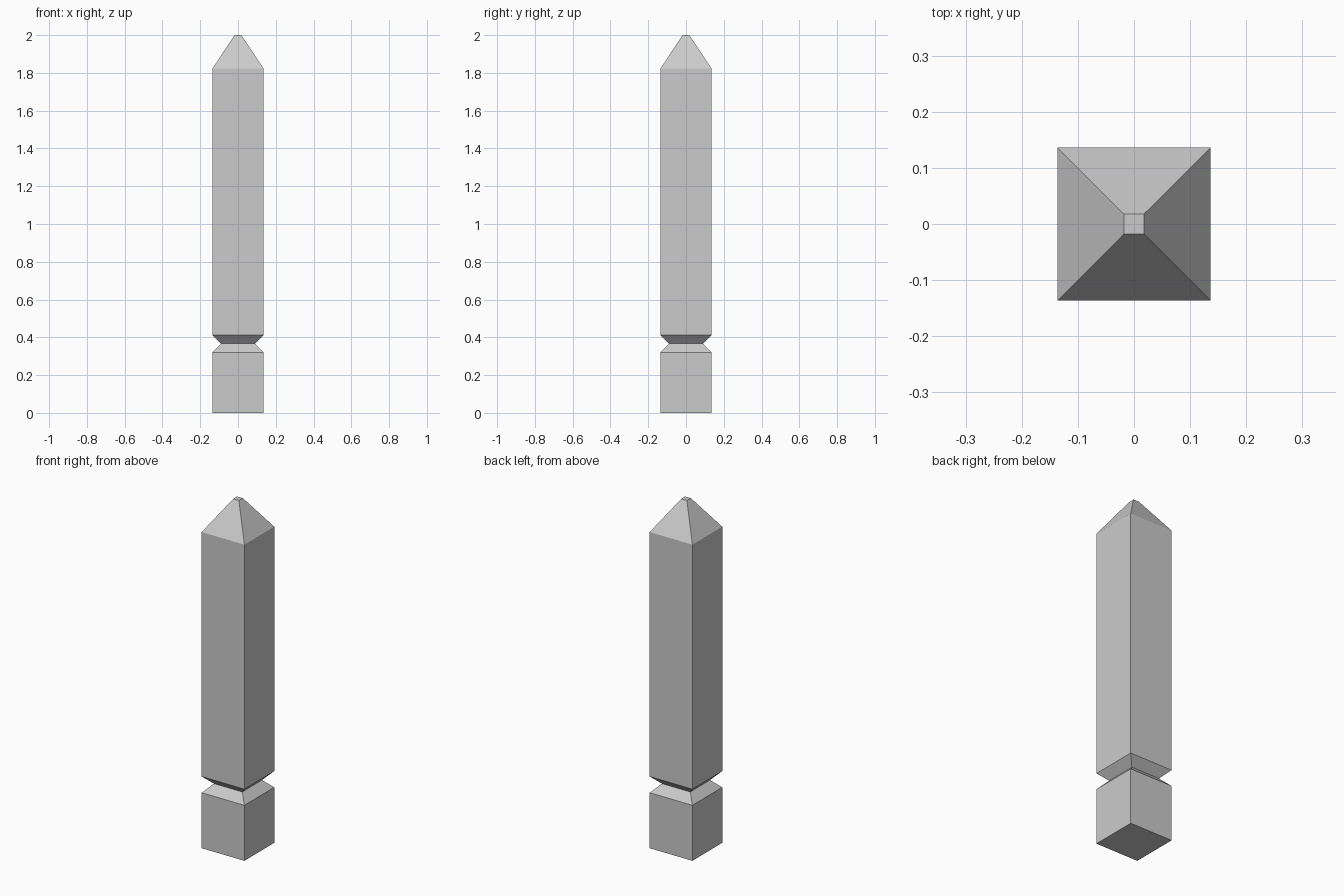
import bpy, bmesh

if "Cube" in bpy.data.objects:
    bpy.data.objects.remove(bpy.data.objects["Cube"])

# Square cross-sections from bottom to top: (height, half width)
W = 0.136
SECTIONS = [(0, W), (0.32, W), (0.367, 0.09), (0.413, W), (1.822, W), (2.0, 0.018)]
CORNERS = [(-1, -1), (1, -1), (1, 1), (-1, 1)]


def loft_squares(name, sections):
    bm = bmesh.new()
    rings = [[bm.verts.new((x * w, y * w, z)) for x, y in CORNERS] for z, w in sections]
    # side walls between neighbouring rings
    for low, high in zip(rings, rings[1:]):
        for i in range(4):
            j = (i + 1) % 4
            bm.faces.new((low[i], low[j], high[j], high[i]))
    # end caps
    bm.faces.new(rings[0][::-1])
    bm.faces.new(rings[-1])
    mesh = bpy.data.meshes.new(name)
    bm.to_mesh(mesh)
    bm.free()
    obj = bpy.data.objects.new(name, mesh)
    bpy.context.collection.objects.link(obj)
    return obj


# Grooved post with a blunt pyramid tip
loft_squares("fence_post", SECTIONS)
